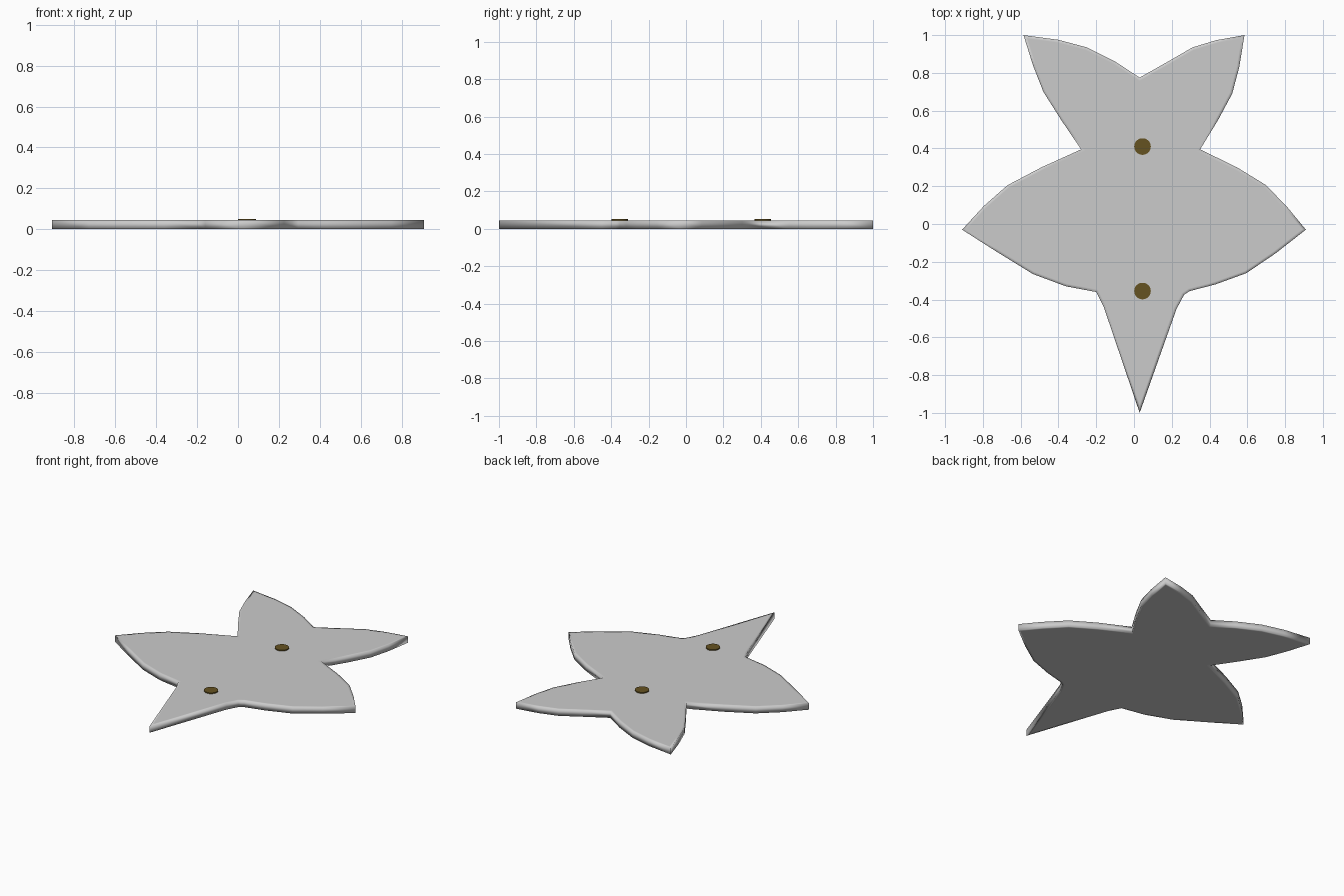
import bpy, bmesh

if "Cube" in bpy.data.objects:
    bpy.data.objects.remove(bpy.data.objects["Cube"])

OUTLINE = [
    (-0.585, 1.0), (-0.40, 0.975), (-0.25, 0.935), (-0.10, 0.86), (0.03, 0.775),
    (0.18, 0.86), (0.31, 0.935), (0.435, 0.973), (0.585, 1.0),
    (0.557, 0.83), (0.52, 0.69), (0.445, 0.55), (0.35, 0.395),
    (0.545, 0.30), (0.70, 0.205), (0.815, 0.085), (0.91, -0.03),
    (0.75, -0.155), (0.595, -0.26), (0.43, -0.32), (0.295, -0.355),
    (0.265, -0.375), (0.225, -0.45), (0.03, -1.0),
    (-0.16, -0.44), (-0.20, -0.36),
    (-0.36, -0.33), (-0.535, -0.265), (-0.73, -0.145), (-0.91, -0.03),
    (-0.795, 0.095), (-0.67, 0.205), (-0.49, 0.30), (-0.28, 0.395),
    (-0.385, 0.55), (-0.48, 0.70), (-0.535, 0.84),
]
THICK = 0.044

# Flat five-pointed plate: extruded outline with a narrow inset rim for soft edge shading
bm = bmesh.new()
base = bm.faces.new([bm.verts.new((x, y, 0)) for x, y in OUTLINE])
ext = bmesh.ops.extrude_face_region(bm, geom=[base], use_keep_orig=True)
bmesh.ops.translate(bm, vec=(0, 0, THICK),
                    verts=[g for g in ext["geom"] if isinstance(g, bmesh.types.BMVert)])
bmesh.ops.recalc_face_normals(bm, faces=bm.faces[:])
caps = [f for f in bm.faces if len(f.verts) > 4]
bmesh.ops.inset_individual(bm, faces=caps, thickness=0.015, use_even_offset=True)
for f in bm.faces:
    f.smooth = True
mesh = bpy.data.meshes.new("star_plate")
bm.to_mesh(mesh)
bm.free()
bpy.context.collection.objects.link(bpy.data.objects.new("star_plate", mesh))

# Two round brass studs on the top
brass = bpy.data.materials.new("brass")
brass.diffuse_color = (0.13, 0.085, 0.015, 1)
brass.use_nodes = True
brass.node_tree.nodes["Principled BSDF"].inputs["Base Color"].default_value = brass.diffuse_color


def stud(name, y):
    z0, z1 = 0.03, 0.051
    bpy.ops.mesh.primitive_cylinder_add(vertices=32, radius=0.044, depth=z1 - z0,
                                        location=(0.045, y, (z0 + z1) / 2))
    ob = bpy.context.object
    ob.name = name
    ob.data.materials.append(brass)
    bpy.ops.object.shade_smooth_by_angle()


stud("upper_stud", 0.41)
stud("lower_stud", -0.355)
